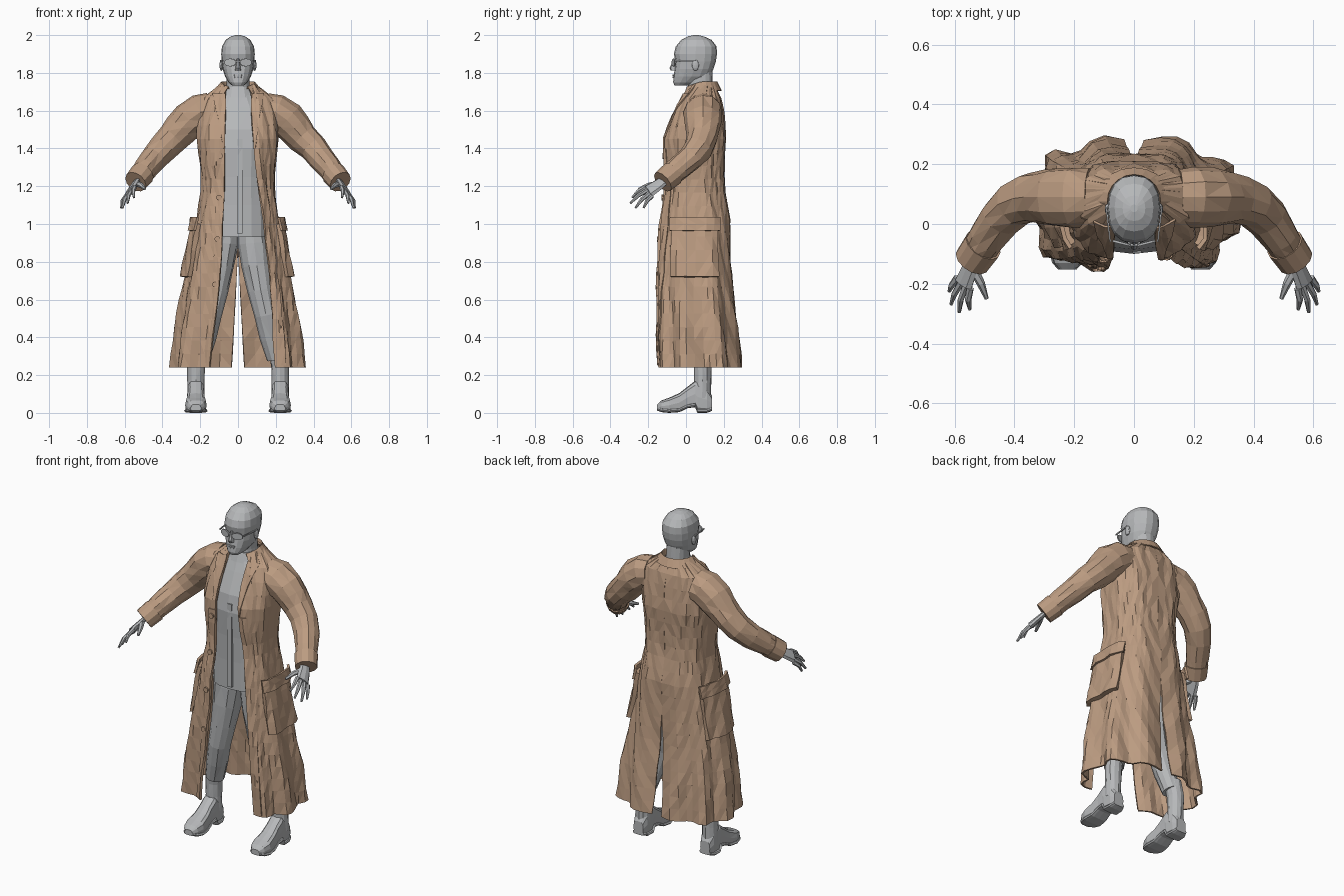
import bpy, bmesh, random
from math import sin, cos, asin, pi, copysign
from mathutils import Vector

random.seed(4)
if "Cube" in bpy.data.objects:
    bpy.data.objects.remove(bpy.data.objects["Cube"])


def material(name, rgb):
    m = bpy.data.materials.new(name)
    m.use_nodes = True
    m.diffuse_color = (*rgb, 1)
    m.node_tree.nodes["Principled BSDF"].inputs["Base Color"].default_value = (*rgb, 1)
    return m


TAN = material("tan cloth", (.5, .33, .22))
GREY = material("light grey", (.47, .48, .49))


def loft(name, rings, mat, closed=True, thick=0):
    """Skin a list of point rings; closed rings get end caps, open ones get thickness."""
    bm = bmesh.new()
    rows = [[bm.verts.new(p) for p in ring] for ring in rings]
    n = len(rows[0])
    for a, b in zip(rows, rows[1:]):
        for i in range(n if closed else n - 1):
            j = (i + 1) % n
            bm.faces.new((a[i], a[j], b[j], b[i]))
    if closed:
        bm.faces.new(rows[0])
        bm.faces.new(rows[-1])
    bmesh.ops.triangulate(bm, faces=bm.faces[:])
    bmesh.ops.recalc_face_normals(bm, faces=bm.faces[:])
    mesh = bpy.data.meshes.new(name)
    bm.to_mesh(mesh)
    bm.free()
    mesh.materials.append(mat)
    ob = bpy.data.objects.new(name, mesh)
    bpy.context.collection.objects.link(ob)
    if thick:
        mod = ob.modifiers.new("thickness", "SOLIDIFY")
        mod.thickness, mod.offset = thick, 0
    return ob


def power(v, p):
    return copysign(abs(v) ** p, v)


def oval(z, w, front, back, n=16, p=.85):
    mid, depth = (front + back) / 2, (back - front) / 2
    angles = [2 * pi * i / n for i in range(n)]
    return [(w * power(sin(a), p), mid - depth * power(cos(a), p), z) for a in angles]


def tube(name, path, mat, sides=10, across=None, flat=1, wrinkle=0):
    """Tube along (x, y, z, radius) points, optionally flattened against 'across'."""
    pts = [Vector(q[:3]) for q in path]
    rings = []
    for i, c in enumerate(pts):
        d = (pts[min(i + 1, len(pts) - 1)] - pts[max(i - 1, 0)]).normalized()
        u = across if across else d.cross(Vector((0, 1, 0))).normalized()
        v = d.cross(u).normalized() * flat
        ring = []
        for k in range(sides):
            a, r = 2 * pi * k / sides, path[i][3] * (1 + random.uniform(-wrinkle, wrinkle))
            ring.append(c + (u * cos(a) + v * sin(a)) * r)
        rings.append(ring)
    return loft(name, rings, mat)


def flip(path, s):
    return [(s * q[0], *q[1:]) for q in path]


def finish(name, mat, scale):
    ob = bpy.context.object
    ob.name, ob.scale = name, scale
    ob.data.materials.append(mat)
    return ob


def box(name, loc, size, mat, rot=(0, 0, 0)):
    bpy.ops.mesh.primitive_cube_add(size=1, location=loc, rotation=rot)
    return finish(name, mat, size)


SIDES = ((1, "left"), (-1, "right"))

# Coat shape: height, half width, front, back, left and right opening edges
COAT = [(.24, .34, -.155, .275, .2, .15), (.45, .32, -.155, .26, .185, .125),
        (.65, .285, -.155, .24, .17, .1), (.85, .245, -.15, .23, .15, .085),
        (1.03, .21, -.14, .23, .13, .08), (1.2, .185, -.11, .2, .105, .07),
        (1.33, .195, -.12, .2, .09, .07), (1.45, .21, -.115, .21, .08, .07),
        (1.56, .21, -.075, .2, .07, .065), (1.65, .195, -.03, .187, .07, .065),
        (1.7, .155, 0, .172, .07, .065), (1.735, .09, .015, .15, .07, .065)]
P = .75


def section(z):
    z = max(COAT[0][0], min(z, COAT[-1][0]))
    for a, b in zip(COAT, COAT[1:]):
        if z <= b[0]:
            t = (z - a[0]) / (b[0] - a[0])
            return [i + (j - i) * t for i, j in zip(a, b)]


def angle_at(z, x):
    return asin(min(.95, x / section(z)[1]) ** (1 / P))


def edge(s, z, extra=0):
    return angle_at(z, section(z)[4 if s > 0 else 5] + extra)


def vent(z):
    return pi - angle_at(z, max(0, .85 - z) * .055)


def surface(s, a, z, off=0):
    """Point on the coat at angle a, counted from the front round to the back."""
    _, w, front, back, _, _ = section(z)
    fold = max(.004, .03 * (1 - z / 1.05))
    off += fold * sin(9 * a + 2 * z + s * 1.3 * sin(a)) + .004 * sin(17 * a + 23 * z)
    x = w * max(0, sin(a)) ** P + off * sin(a)
    y = (front + back) / 2 - (back - front) / 2 * power(cos(a), P) - off * cos(a)
    return Vector((s * x, y, z))


def sheet(name, s, z0, z1, lo, hi, rows, cols, off, thick):
    rings = []
    for i in range(rows + 1):
        z = z0 + (z1 - z0) * i / rows
        a, b = lo(z), hi(z)
        rings.append([surface(s, a + (b - a) * k / cols, z, off) for k in range(cols + 1)])
    return loft(name, rings, TAN, closed=False, thick=thick)


# Coat halves, lapels and big side pockets with flaps
for s, side in SIDES:
    sheet(side + "_coat_half", s, .24, 1.735, lambda z: edge(s, z), vent, 21, 20, 0, .01)
    sheet(side + "_lapel", s, 1.4, 1.69, lambda z: edge(s, z),
          lambda z: edge(s, z, .005 + .2 * (z - 1.4)), 5, 3, .008, .008)
    sheet(side + "_front_placket", s, .25, 1.4, lambda z: edge(s, z),
          lambda z: edge(s, z, .04), 14, 2, .007, .006)
    sheet(side + "_pocket", s, .72, 1.0, lambda z: 1.08, lambda z: 2.1, 4, 6, .015, .03)
    sheet(side + "_pocket_flap", s, .965, 1.035, lambda z: 1.04, lambda z: 2.14, 2, 6, .034, .014)

# Collar folded over around the neck
upper, lower, stand = [], [], []
for i in range(17):
    a = .6 + (2 * pi - 1.2) * i / 16
    tip = max(0, cos(a)) * .03
    stand.append((.085 * sin(a), .078 - .085 * cos(a), 1.715))
    upper.append((.09 * sin(a), .078 - .088 * cos(a), 1.75 - tip))
    lower.append((.125 * sin(a) * (1 + 5 * tip), .078 - .108 * cos(a), 1.705 - tip))
loft("coat_collar", [stand, upper, lower], TAN, closed=False, thick=.007)

# Buttons down the right edge
for z in (1.36, 1.14, .92, .68):
    bpy.ops.mesh.primitive_cylinder_add(vertices=10, radius=.015, depth=.01, rotation=(pi / 2, 0, 0),
                                        location=surface(-1, edge(-1, z, .022), z, .013))
    finish("coat_button", TAN, (1, 1, 1))

# Shirt body and collar
SHIRT = [(.93, .165, -.085, .16), (1.1, .16, -.085, .15), (1.25, .155, -.09, .15),
         (1.4, .165, -.1, .16), (1.5, .165, -.085, .16), (1.62, .14, -.035, .15),
         (1.7, .08, 0, .14)]
loft("shirt", [oval(*q) for q in SHIRT], GREY)
loft("shirt_collar", [oval(1.67, .088, -.015, .145), oval(1.725, .07, .005, .142)], GREY)
box("shirt_placket", (.01, -.09, 1.2), (.03, .015, .5), GREY)

# Head and neck
loft("neck", [oval(1.66, .07, .01, .145), oval(1.74, .06, .01, .142), oval(1.81, .06, 0, .14)], GREY)
HEAD = [(1.732, .03, -.06, .01), (1.75, .05, -.068, .07), (1.78, .068, -.066, .125),
        (1.82, .081, -.06, .145), (1.86, .086, -.056, .158), (1.9, .089, -.064, .164),
        (1.94, .085, -.054, .162), (1.975, .065, -.025, .135), (1.993, .038, .01, .095),
        (2, .012, .04, .065)]
loft("head", [oval(*q) for q in HEAD], GREY)
loft("nose", [oval(1.812, .016, -.08, -.04, 8), oval(1.825, .014, -.087, -.04, 8),
              oval(1.875, .007, -.066, -.04, 8)], GREY)
for z, w in ((1.787, .026), (1.777, .022)):
    loft("lip", [oval(z - .004, w, -.071, -.03, 8), oval(z + .004, w, -.071, -.03, 8)], GREY)

for s, side in SIDES:
    # Ears and glasses
    bpy.ops.mesh.primitive_ico_sphere_add(subdivisions=2, radius=1, location=(s * .088, .05, 1.84))
    finish(side + "_ear", GREY, (.01, .019, .03))
    bpy.ops.mesh.primitive_cylinder_add(vertices=10, radius=1, depth=1, location=(s * .041, -.064, 1.855),
                                        rotation=(pi / 2, 0, s * .25))
    finish(side + "_lens", GREY, (.033, .021, .008))
    box(side + "_glasses_arm", (s * .086, -.005, 1.865), (.005, .11, .008), GREY, (0, 0, -s * .12))

    # Sleeves with cuffs
    SLEEVE = [(.15, .09, 1.6, .095), (.2, .09, 1.592, .1), (.26, .09, 1.55, .098),
              (.3, .09, 1.505, .09), (.345, .085, 1.455, .083), (.4, .065, 1.4, .077),
              (.445, .02, 1.345, .07), (.49, -.045, 1.29, .064), (.515, -.085, 1.255, .06),
              (.54, -.12, 1.225, .058)]
    tube(side + "_sleeve", flip(SLEEVE, s), TAN, 12, wrinkle=.05)
    tube(side + "_cuff", flip([(.505, -.07, 1.268, .066), (.542, -.123, 1.223, .062)], s), TAN, 12)

    # Hands: flat palm, four spread fingers and a thumb
    spread = Vector((-s * .045, -.035, .05)).normalized()
    PALM = [(.53, -.11, 1.235, .03), (.55, -.15, 1.205, .036), (.57, -.2, 1.172, .042)]
    tube(side + "_palm", flip(PALM, s), GREY, 8, spread, .45)
    TIPS = [(.55, -.285, 1.14), (.585, -.295, 1.11), (.612, -.268, 1.085), (.618, -.225, 1.085)]
    base, last = Vector((.548, -.215, 1.195)), Vector((.592, -.18, 1.148))
    for i, tip in enumerate(TIPS):
        root = base.lerp(last, i / 3)
        bend = root.lerp(Vector(tip), .5) + Vector((.006, -.004, .006))
        finger = [(*root, .0125), (*bend, .011), (*tip, .006)]
        tube(f"{side}_finger", flip(finger, s), GREY, 6)
    tube(side + "_thumb", flip([(.54, -.145, 1.215, .017), (.512, -.2, 1.205, .014),
                                (.493, -.25, 1.185, .007)], s), GREY, 6)

    # Trouser legs and boots
    LEG = [(.08, .04, .99, .08), (.085, .045, .9, .087), (.1, .04, .78, .08), (.12, .035, .65, .07),
           (.148, .035, .52, .063), (.175, .055, .4, .06), (.205, .075, .29, .055)]
    tube(side + "_trouser_leg", flip(LEG, s), GREY, 12, wrinkle=.04)
    SHAFT = [(.21, .08, .34, .05), (.223, .088, .25, .048), (.223, .088, .17, .045), (.223, .085, .08, .046)]
    tube(side + "_boot_shaft", flip(SHAFT, s), GREY, 12, wrinkle=.03)
    # Foot sections from heel to toe: y, half width, top, underside
    FOOT = [(.137, .032, .09, .01), (.11, .043, .14, 0), (.06, .046, .17, 0), (.048, .046, .17, .03),
            (.01, .045, .14, .025), (-.035, .05, .105, .004), (-.09, .057, .08, 0),
            (-.13, .046, .066, .004), (-.153, .025, .045, .012)]
    foot, sole = [], []
    for y, w, top, low in FOOT:
        for rings, wide, high in ((foot, w, top), (sole, w + .005, low + .022)):
            mid, half = (high + low) / 2, (high - low) / 2
            rings.append([(s * .223 + wide * power(sin(a), .6), y, mid - half * power(cos(a), .6))
                          for a in [pi * k / 6 for k in range(12)]])
    loft(side + "_boot_foot", foot, GREY)
    loft(side + "_boot_sole", sole, GREY)

box("glasses_bridge", (0, -.07, 1.862), (.022, .008, .007), GREY)
